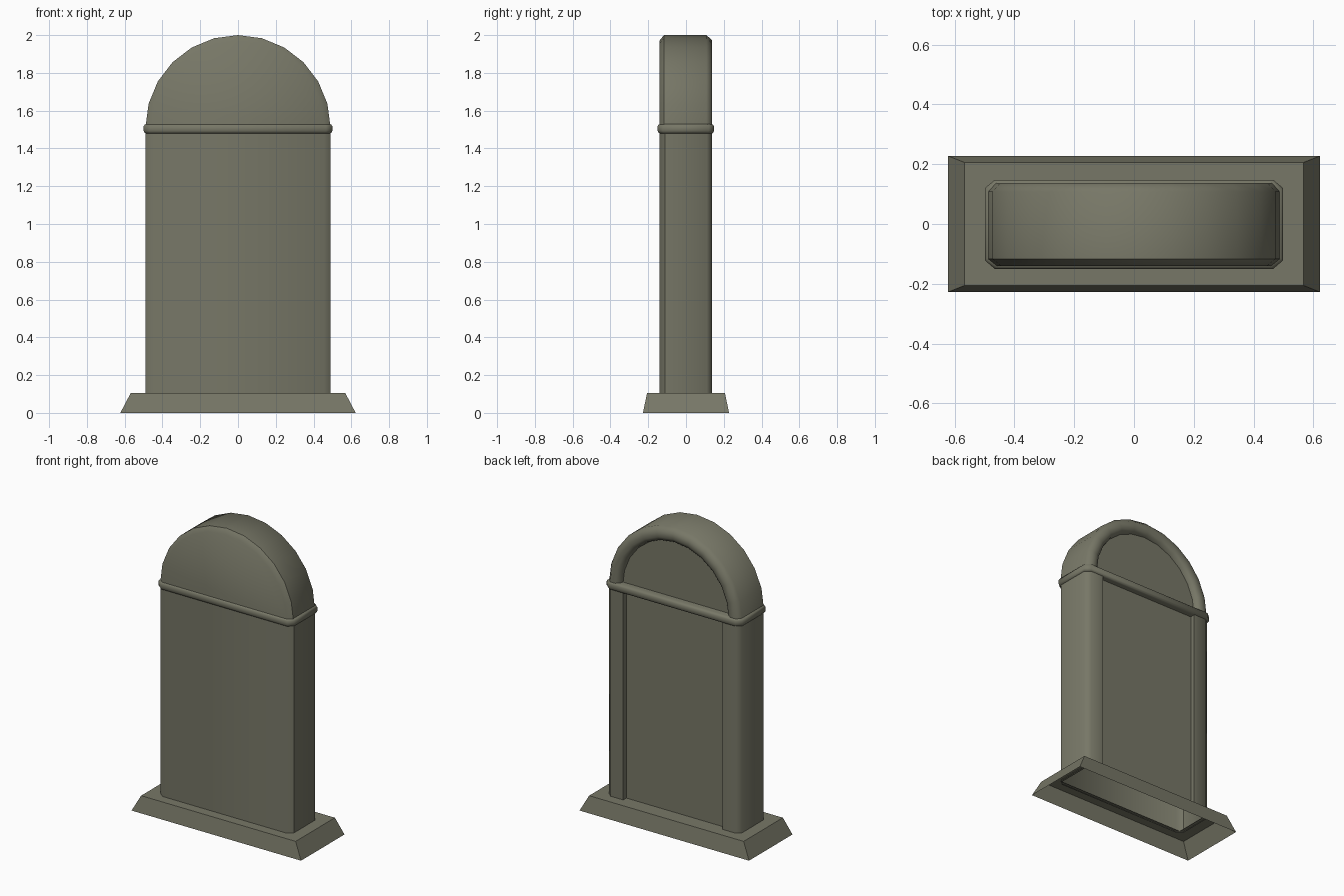
import bpy, bmesh, math

if "Cube" in bpy.data.objects:
    bpy.data.objects.remove(bpy.data.objects["Cube"])

stone = bpy.data.materials.new("olive_grey_stone")
stone.diffuse_color = (0.185, 0.185, 0.135, 1)
stone.use_nodes = True
stone.node_tree.nodes["Principled BSDF"].inputs["Base Color"].default_value = stone.diffuse_color


def loft(name, rings, closed=True, caps=(False, False), angle=50):
    """Skin a list of equal-length vertex rings into one object."""
    bm = bmesh.new()
    vs = [[bm.verts.new(p) for p in ring] for ring in rings]
    n = len(rings[0])
    for a, b in zip(vs, vs[1:]):
        for i in range(n if closed else n - 1):
            j = (i + 1) % n
            bm.faces.new((a[i], a[j], b[j], b[i]))
    if caps[0]:
        bm.faces.new(vs[0][::-1])
    if caps[1]:
        bm.faces.new(vs[-1])
    bmesh.ops.recalc_face_normals(bm, faces=bm.faces)
    me = bpy.data.meshes.new(name)
    bm.to_mesh(me)
    bm.free()
    me.materials.append(stone)
    ob = bpy.data.objects.new(name, me)
    bpy.context.collection.objects.link(ob)
    bpy.ops.object.select_all(action='DESELECT')
    ob.select_set(True)
    bpy.context.view_layer.objects.active = ob
    bpy.ops.object.shade_smooth_by_angle(angle=math.radians(angle))
    return ob


def rect(x, y0, y1, z):
    return [(-x, y0, z), (x, y0, z), (x, y1, z), (-x, y1, z)]


def cut_rect(x, y0, y1, z, cx=0.033, cy=0.028):
    """Rectangle with clipped corners."""
    return [(-x + cx, y0, z), (x - cx, y0, z), (x, y0 + cy, z), (x, y1 - cy, z),
            (x - cx, y1, z), (-x + cx, y1, z), (-x, y1 - cy, z), (-x, y0 + cy, z)]


# sloped plinth, open underneath, with a hole below the slab
loft("plinth", [rect(0.623, -0.228, 0.228, 0), rect(0.568, -0.206, 0.206, 0.105),
                rect(0.47, -0.125, 0.1, 0.105)], angle=20)

# slab: half outline in plan, mirrored, with a shallow recess in the back
half = [(0.455, -0.141), (0.49, -0.112), (0.49, 0.11), (0.457, 0.138),
        (0.365, 0.138), (0.365, 0.105)]
plan = half + [(-x, y) for x, y in reversed(half)]
loft("slab", [[(x, y, z) for x, y in plan] for z in (0.1, 1.5)])

# moulded band round the slab
loft("band", [cut_rect(0.488 + o, -0.139 - o, 0.137 + o, z) for o, z in
              ((-0.004, 1.478), (0.006, 1.482), (0.011, 1.492), (0.011, 1.518),
               (0.006, 1.526), (-0.004, 1.531))], caps=(True, True))

# arched head: (radius, y) rim section swept through a half circle
section = [(0.46, -0.141), (0.49, -0.117), (0.49, 0.108), (0.463, 0.138),
           (0.425, 0.138), (0.402, 0.125), (0.395, 0.1)]
steps = 12
loft("arched_head",
     [[(r * math.cos(math.pi * i / steps), y, 1.51 + r * math.sin(math.pi * i / steps))
       for i in range(steps + 1)] for r, y in section],
     closed=False, caps=(True, True))
